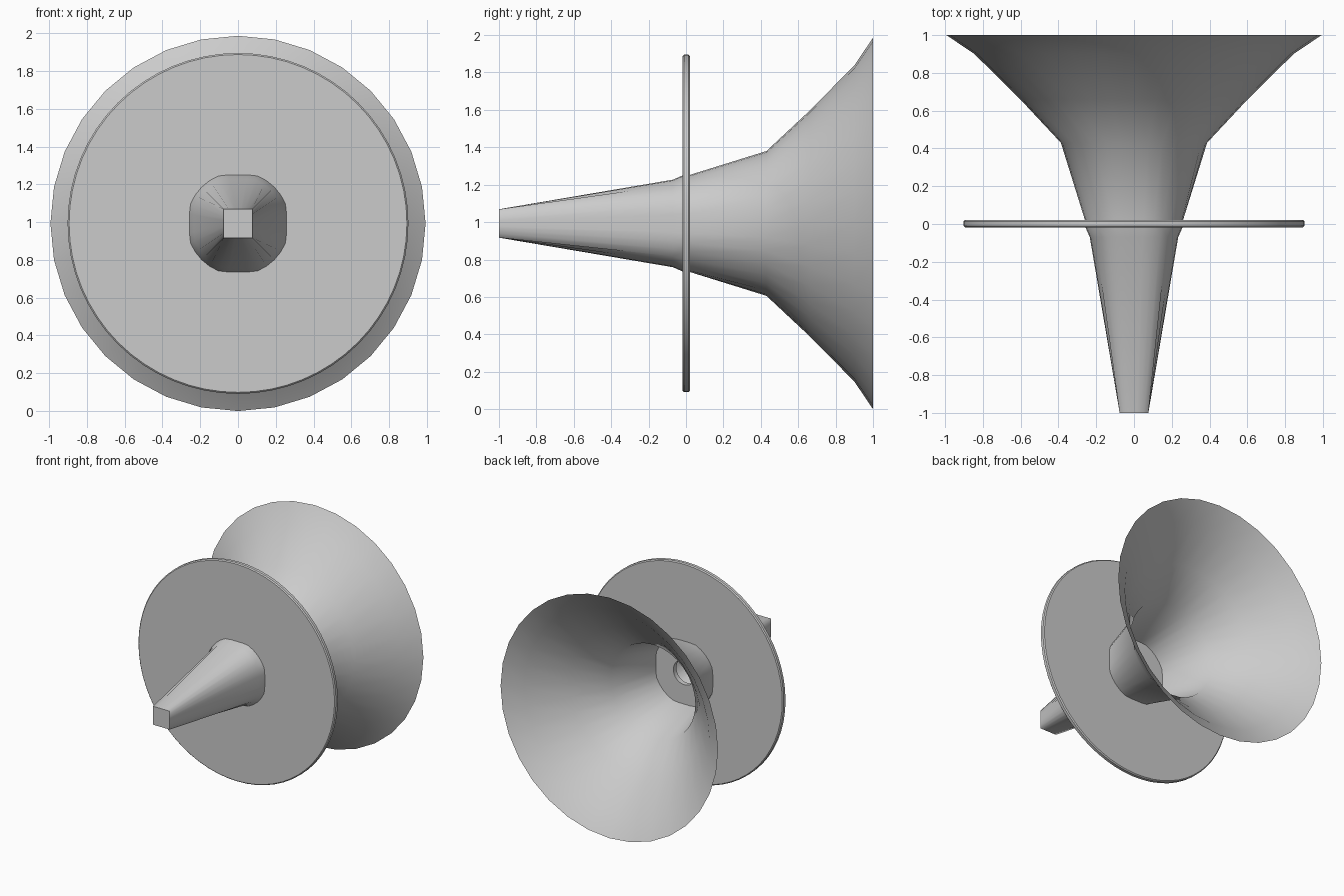
import bpy, bmesh
from math import sin, cos, pi, radians

if "Cube" in bpy.data.objects:
    bpy.data.objects.remove(bpy.data.objects["Cube"])

CZ = 0.993  # height of the shared axis


def loft(name, rings, cap_first=False, closed=False, angle=30):
    """Skin a list of equal-length point rings."""
    bm = bmesh.new()
    vs = [[bm.verts.new(p) for p in ring] for ring in rings]
    n = len(rings[0])
    pairs = list(zip(vs, vs[1:]))
    if closed:
        pairs.append((vs[-1], vs[0]))
    for a, b in pairs:
        for i in range(n):
            j = (i + 1) % n
            bm.faces.new((a[i], a[j], b[j], b[i]))
    if cap_first:
        bm.faces.new(vs[0][::-1])
    bmesh.ops.recalc_face_normals(bm, faces=bm.faces)
    me = bpy.data.meshes.new(name)
    bm.to_mesh(me)
    bm.free()
    ob = bpy.data.objects.new(name, me)
    bpy.context.collection.objects.link(ob)
    bpy.ops.object.select_all(action='DESELECT')
    ob.select_set(True)
    bpy.context.view_layer.objects.active = ob
    bpy.ops.object.shade_smooth_by_angle(angle=radians(angle))
    return ob


def ring(y, r, flat=None, n=32):
    """Circle of radius r around the y axis, clipped to a square of half-width flat."""
    pts = []
    for i in range(n):
        c, s = cos(2 * pi * i / n), sin(2 * pi * i / n)
        q = r if flat is None else min(r, flat / max(abs(c), abs(s)))
        pts.append((q * c, y, CZ + q * s))
    return pts


# Horn: square closed tip, softening to a rounded throat, then a round open bell
loft("horn", [
    ring(-1.0, 1.0, 0.076),
    ring(-0.07, 0.248, 0.234),
    ring(-0.018, 0.272, 0.257),
    ring(0.022, 0.275, 0.26),
    ring(0.43, 0.387),
    ring(0.66, 0.602),
    ring(0.9, 0.845),
    ring(1.0, 0.993),
], cap_first=True, angle=60)

# Disc: thin plate with softened rim and a centre hole, crossing the horn
profile = [(0.1, -0.018), (0.894, -0.018), (0.902, -0.010),
           (0.902, 0.014), (0.894, 0.022), (0.1, 0.022)]
loft("disc", [ring(y, r, n=64) for r, y in profile], closed=True)
